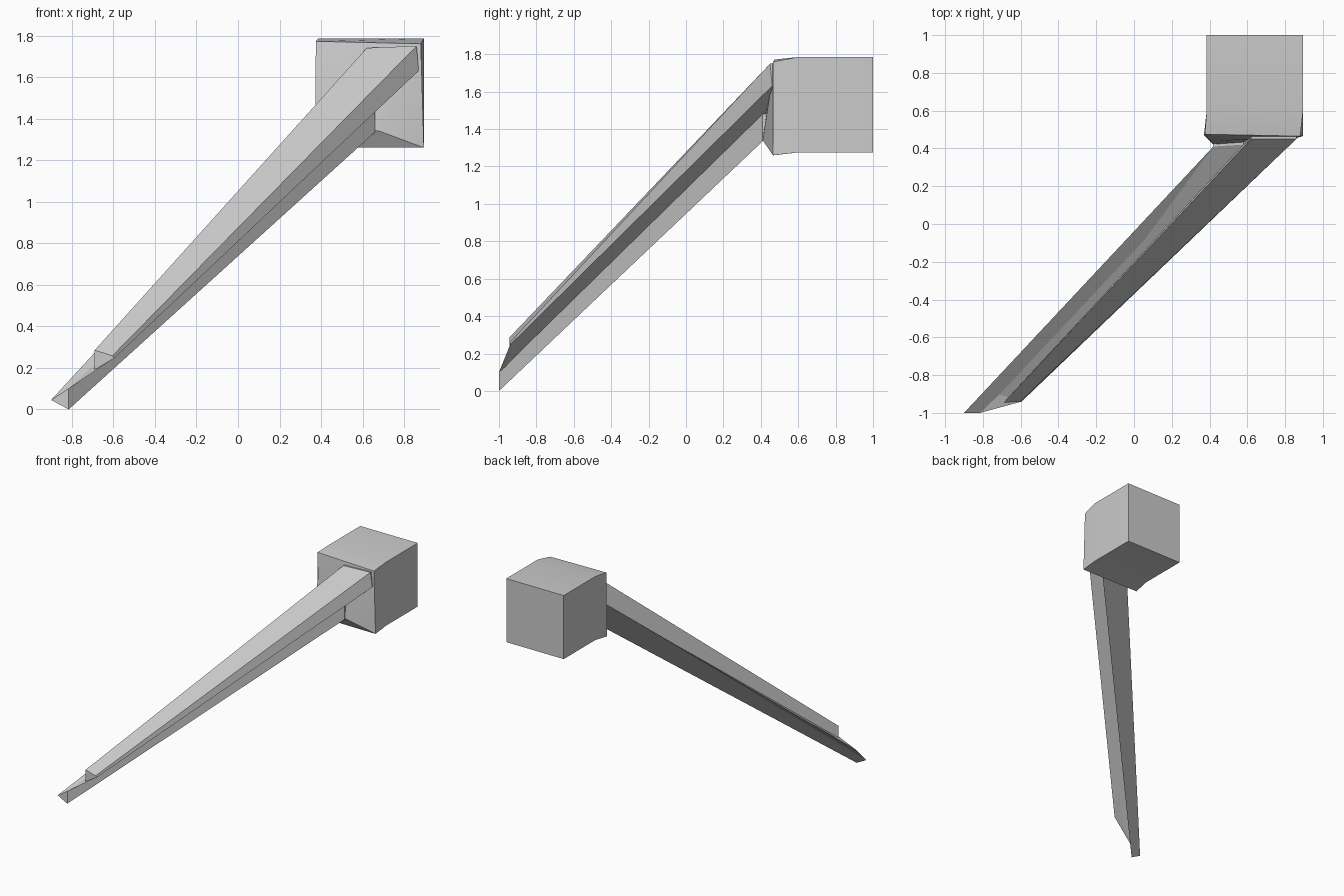
import bpy, bmesh

cube = bpy.data.objects.get("Cube")
if cube:
    bpy.data.objects.remove(cube, do_unlink=True)

# Single plain colour
grey = bpy.data.materials.new("light_grey")
grey.use_nodes = True
grey.diffuse_color = (0.6, 0.6, 0.6, 1)
grey.node_tree.nodes["Principled BSDF"].inputs["Base Color"].default_value = (0.6, 0.6, 0.6, 1)


def loft(name, rings, smooth=None):
    """Skin a list of equal-length rings and cap both ends."""
    bm = bmesh.new()
    loops = [[bm.verts.new(p) for p in ring] for ring in rings]
    n = len(loops[0])
    for a, b in zip(loops, loops[1:]):
        for i in range(n):
            j = (i + 1) % n
            bm.faces.new((a[i], a[j], b[j], b[i]))
    bm.faces.new(loops[0])
    bm.faces.new(loops[-1])
    bmesh.ops.triangulate(bm, faces=[f for f in bm.faces if len(f.verts) > 4])
    bmesh.ops.recalc_face_normals(bm, faces=bm.faces)
    mesh = bpy.data.meshes.new(name)
    bm.to_mesh(mesh)
    bm.free()
    mesh.materials.append(grey)
    obj = bpy.data.objects.new(name, mesh)
    bpy.context.collection.objects.link(obj)
    if smooth:
        bpy.ops.object.select_all(action="DESELECT")
        obj.select_set(True)
        bpy.context.view_layer.objects.active = obj
        bpy.ops.object.shade_smooth_by_angle(angle=smooth)
    return obj


def rect(x0, x1, y, z0, z1):
    return [(x0, y, z0), (x1, y, z0), (x1, y, z1), (x0, y, z1)]


# Mounting block, with its front drawn out towards the arm
front = [(0.43, 0.41, 1.37), (0.68, 0.41, 1.34), (0.84, 0.46, 1.66), (0.46, 0.44, 1.62)]
lip = [(0.37, 0.47, 1.26), (0.895, 0.465, 1.26), (0.88, 0.465, 1.76), (0.375, 0.475, 1.772)]
loft("mounting_block", [
    rect(0.385, 0.895, 1, 1.275, 1.785),
    rect(0.385, 0.895, 0.6, 1.275, 1.785),
    lip, front], smooth=0.6)

# Z-section arm: lower and upper triangular flanges joined by a thin web
lower_tip = [(-0.9, -1, 0.045), (-0.815, -1, 0), (-0.815, -1, 0.1)]
lower_root = [(0.42, 0.41, 1.48), (0.66, 0.41, 1.335), (0.66, 0.41, 1.48)]
upper_tip = [(-0.69, -0.945, 0.19), (-0.69, -0.945, 0.285),
             (-0.605, -0.942, 0.258), (-0.595, -0.94, 0.247)]
upper_root = [(0.58, 0.42, 1.52), (0.62, 0.45, 1.74),
              (0.86, 0.45, 1.75), (0.87, 0.46, 1.63)]
web_tip = [lower_tip[2], lower_tip[0], upper_tip[0], upper_tip[3]]
web_root = [lower_root[2], lower_root[0], upper_root[0], upper_root[3]]


def anchored(ring):
    """Carry a root ring straight back into the block."""
    return [(x, 0.6, z) for x, y, z in ring]


for name, tip, root in (("lower_flange", lower_tip, lower_root),
                        ("upper_flange", upper_tip, upper_root),
                        ("web", web_tip, web_root)):
    loft(name, [tip, root, anchored(root)])
